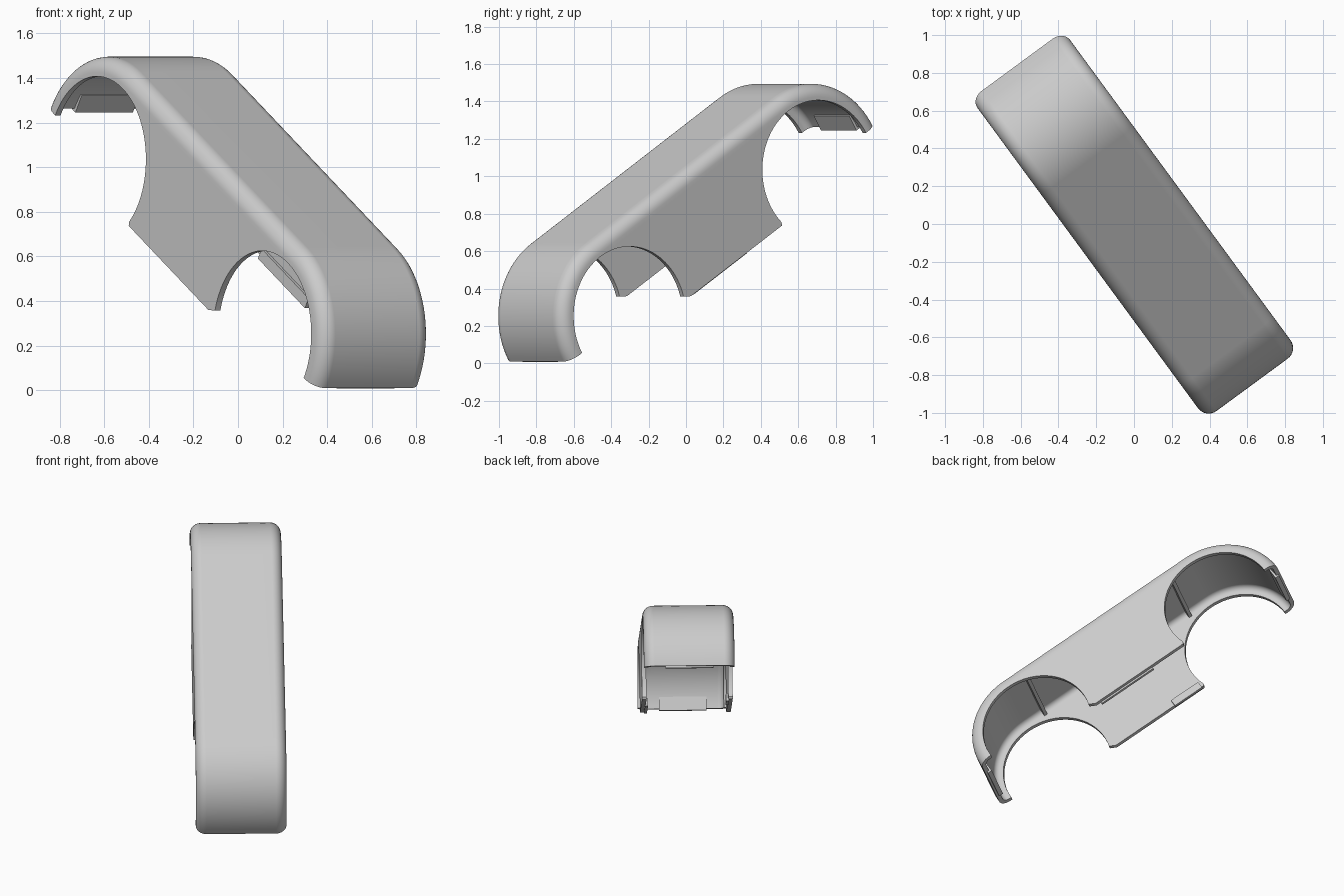
import bpy
import bmesh
from math import sin, cos, pi, radians
from mathutils import Matrix, Vector

old = bpy.data.objects.get("Cube")
if old:
    bpy.data.objects.remove(old, do_unlink=True)

# Main sizes
SPAN = 1.476        # distance between the two round ends
OUTER = 0.46        # outer radius of the roof
OPENING = 0.372     # radius of the side openings
HALF = 0.304        # half width
WALL = 0.03
FILLET = 0.07
TAB = -0.125        # lower edge of the side tabs

# Local frame: x along the guard, y across it, z out of the roof
tilt = radians(32)
along = Vector((0.592, -0.806, 0))
axis_x = along * cos(tilt) - Vector((0, 0, sin(tilt)))
axis_y = Vector((0.806, 0.592, 0))
axis_z = axis_x.cross(axis_y)
frame = Matrix((axis_x, axis_y, axis_z)).transposed().to_4x4()
frame.translation = (-0.388, 0.528, 1.035)

grey = bpy.data.materials.new("light_grey")
grey.use_nodes = True
grey.diffuse_color = (0.6, 0.6, 0.6, 1)
grey.node_tree.nodes["Principled BSDF"].inputs["Base Color"].default_value = (0.6, 0.6, 0.6, 1)


def finish(bm, name):
    bmesh.ops.recalc_face_normals(bm, faces=bm.faces)
    mesh = bpy.data.meshes.new(name)
    bm.to_mesh(mesh)
    bm.free()
    mesh.materials.append(grey)
    obj = bpy.data.objects.new(name, mesh)
    bpy.context.collection.objects.link(obj)
    obj.matrix_world = frame
    bpy.ops.object.select_all(action="DESELECT")
    obj.select_set(True)
    bpy.context.view_layer.objects.active = obj
    bpy.ops.object.shade_smooth_by_angle(angle=radians(35))
    weighted = obj.modifiers.new("even_shading", "WEIGHTED_NORMAL")
    weighted.keep_sharp = True
    return obj


def box(name, x, y, z):
    """Box from (low, high) pairs."""
    bm = bmesh.new()
    bmesh.ops.create_cube(bm, size=1)
    for v in bm.verts:
        v.co = [(lo + hi) / 2 + c * (hi - lo) for c, (lo, hi) in zip(v.co, (x, y, z))]
    return finish(bm, name)


def arc(cx, cy, r, start, end, n):
    angles = [radians(start + (end - start) * i / n) for i in range(n + 1)]
    return [(cx + r * cos(a), cy + r * sin(a)) for a in angles]


# Roof: rounded channel section swept over both round ends
def half_section(side, inset):
    pts = [(HALF - inset, OPENING)]
    pts += arc(HALF - FILLET, OUTER - FILLET, FILLET - inset, 0, 90, 8)
    return [(side * w, r) for w, r in pts]


section = half_section(1, 0) + half_section(-1, 0)[::-1]
section += half_section(-1, WALL) + half_section(1, WALL)[::-1]
path = [(0, pi - pi / 2 * i / 24) for i in range(25)]
path += [(SPAN, pi / 2 - pi / 2 * i / 24) for i in range(25)]

bm = bmesh.new()
rings = [[bm.verts.new((c + r * cos(a), w, r * sin(a))) for w, r in section]
         for c, a in path]
count = len(section)
for a, b in zip(rings, rings[1:]):
    for i in range(count):
        j = (i + 1) % count
        bm.faces.new((a[i], a[j], b[j], b[i]))
# End caps as strips between the outer and inner skins
for ring in (rings[0], rings[-1]):
    for i in range(count // 2 - 1):
        bm.faces.new((ring[i], ring[i + 1], ring[count - 2 - i], ring[count - 1 - i]))
finish(bm, "roof_shell")

# Side plates: web and tab between the two openings
outline = arc(0, 0, OPENING, 90, -17, 28) + [(0.363, TAB), (SPAN - 0.40, TAB)]
outline += arc(SPAN, 0, OPENING, 195.6, 90, 28)
for name, side in (("left_side_plate", 1), ("right_side_plate", -1)):
    bm = bmesh.new()
    face = bm.faces.new([bm.verts.new((d, side * HALF, v)) for d, v in outline])
    out = bmesh.ops.extrude_face_region(bm, geom=[face], use_keep_orig=True)
    moved = [g for g in out["geom"] if isinstance(g, bmesh.types.BMVert)]
    bmesh.ops.translate(bm, verts=moved, vec=(0, -side * WALL, 0))
    finish(bm, name)

# Cross ribs under the roof and locating lips at the open ends
inner = HALF - WALL
for name, d in (("upper_rib", 0.15), ("lower_rib", SPAN - 0.15)):
    box(name, (d - 0.012, d + 0.012), (-inner, inner), (0.385, 0.435))
for name, c, s in (("upper_end_lip", 0, -1), ("lower_end_lip", SPAN, 1)):
    edges = sorted((c + s * 0.415, c + s * 0.445))
    box(name, edges, (-0.16, 0.16), (-0.012, 0.08))

# Locating lips inside the tab edges
box("left_tab_lip", (0.62, 1.04), (inner - 0.015, inner + 0.005), (TAB - 0.012, TAB + 0.04))
box("right_tab_lip", (0.38, 0.60), (-inner - 0.005, -inner + 0.015), (TAB - 0.012, TAB + 0.04))
